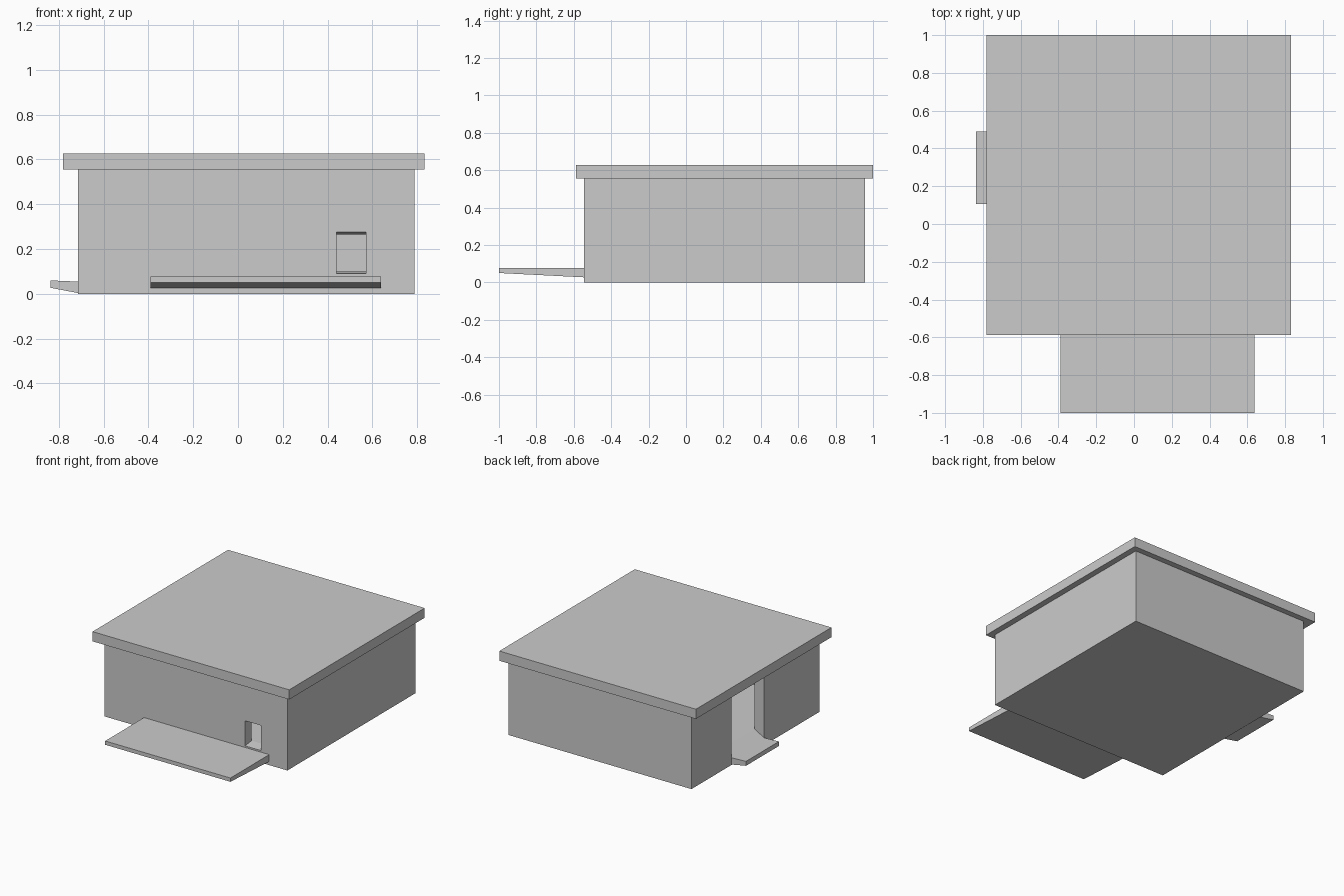
import bpy, bmesh

if "Cube" in bpy.data.objects:
    bpy.data.objects.remove(bpy.data.objects["Cube"])


def prism(name, pts, axis, lo, hi):
    """Extrude a 2D profile along an axis: 'x' uses (y, z) points, 'y' uses (x, z)."""
    bm = bmesh.new()
    def place(p, t):
        return (t, p[0], p[1]) if axis == 'x' else (p[0], t, p[1])
    a = [bm.verts.new(place(p, lo)) for p in pts]
    b = [bm.verts.new(place(p, hi)) for p in pts]
    bm.faces.new(a)
    bm.faces.new(b)
    n = len(pts)
    for i in range(n):
        j = (i + 1) % n
        bm.faces.new((a[i], a[j], b[j], b[i]))
    bmesh.ops.recalc_face_normals(bm, faces=bm.faces)
    mesh = bpy.data.meshes.new(name)
    bm.to_mesh(mesh)
    bm.free()
    ob = bpy.data.objects.new(name, mesh)
    bpy.context.collection.objects.link(ob)
    return ob


def box(name, x0, x1, y0, y1, z0, z1):
    return prism(name, [(x0, z0), (x1, z0), (x1, z1), (x0, z1)], 'y', y0, y1)


def cut(target, cutter):
    cutter.hide_render = True
    mod = target.modifiers.new(cutter.name, 'BOOLEAN')
    mod.operation = 'DIFFERENCE'
    mod.solver = 'EXACT'
    mod.object = cutter
    bpy.context.view_layer.objects.active = target
    bpy.ops.object.modifier_apply(modifier=mod.name)
    bpy.data.objects.remove(cutter)


# Hollow body with thick walls and a raised floor
body = box("body", -0.715, 0.787, -0.545, 0.957, 0, 0.555)
cut(body, box("room_cutter", -0.635, 0.707, -0.47, 0.877, 0.1, 0.7))

# Doorway in the left wall with a sloping threshold
cut(body, prism("door_cutter",
                [(-0.8, 0.055), (-0.715, 0.055), (-0.635, 0.1), (-0.6, 0.1),
                 (-0.6, 0.7), (-0.8, 0.7)], 'y', 0.105, 0.49))

# Small window in the front wall, slightly tapered inward
cut(body, prism("window_cutter",
                [(-0.62, 0.08), (-0.44, 0.104), (-0.44, 0.262), (-0.62, 0.286)],
                'x', 0.44, 0.572))

# Overhanging flat roof
box("roof", -0.782, 0.832, -0.588, 1.0, 0.555, 0.627)

# Front platform with a slanted underside
prism("front_platform",
      [(-1.0, 0.078), (-0.545, 0.078), (-0.545, 0.027), (-1.0, 0.05)],
      'x', -0.39, 0.638)

# Entrance ramp below the doorway
prism("door_ramp",
      [(-0.836, 0.06), (-0.715, 0.055), (-0.715, 0.004), (-0.836, 0.027)],
      'y', 0.105, 0.49)
